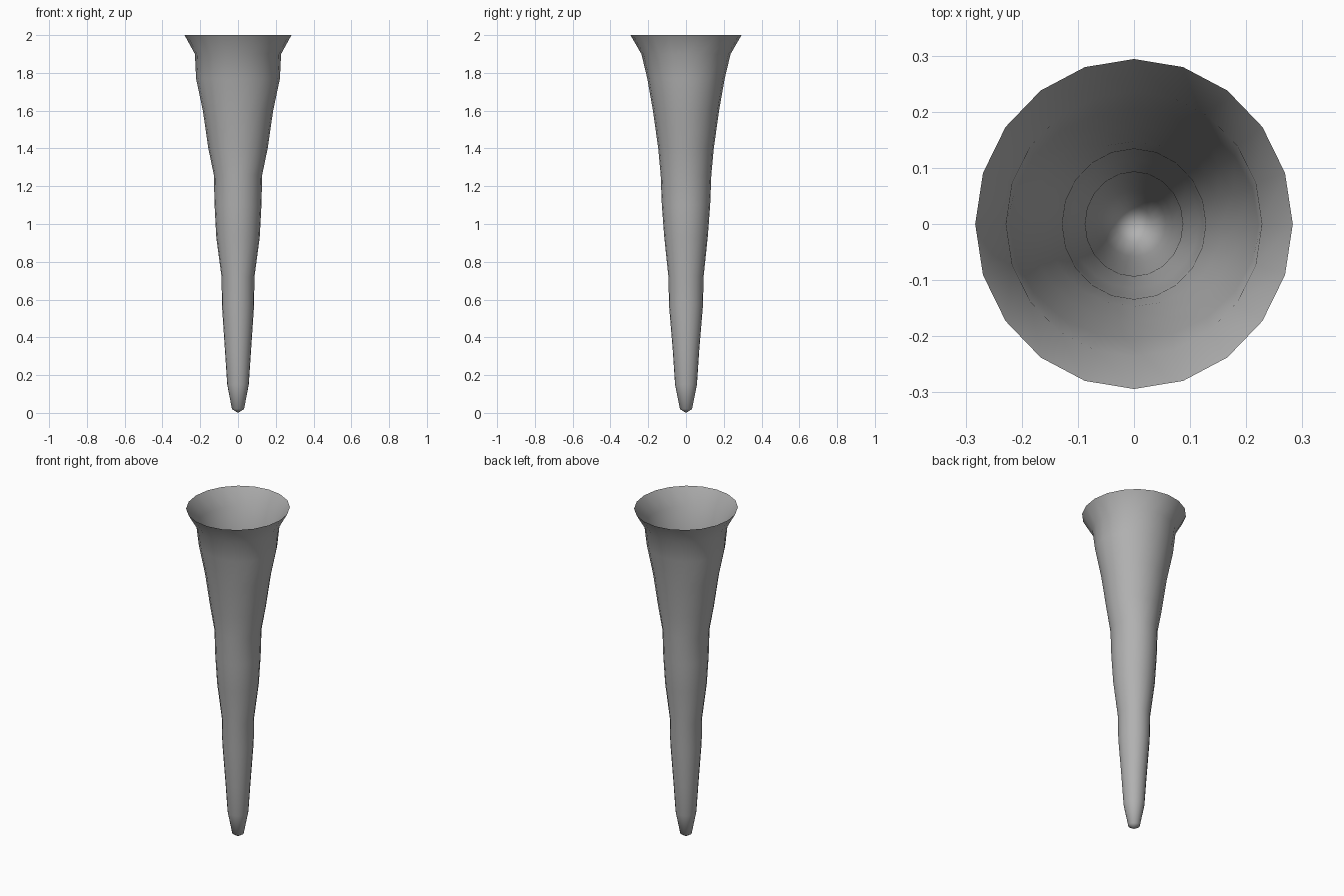
import bpy
import bmesh
from math import cos, sin, tau

cube = bpy.data.objects.get("Cube")
if cube:
    bpy.data.objects.remove(cube)

SIDES = 20
# Cross-sections from tip to rim: height, half width, half depth
RINGS = [
    (0.02, 0.032, 0.032), (0.15, 0.057, 0.058), (0.33, 0.069, 0.070),
    (0.57, 0.085, 0.090), (0.72, 0.087, 0.093), (0.93, 0.115, 0.115),
    (1.10, 0.124, 0.128), (1.26, 0.128, 0.134), (1.40, 0.157, 0.147),
    (1.60, 0.186, 0.175), (1.77, 0.222, 0.205), (1.90, 0.228, 0.236),
    (2.00, 0.283, 0.294),
]

grey = bpy.data.materials.new("mid grey")
grey.use_nodes = True
colour = (0.44, 0.44, 0.44, 1)
grey.diffuse_color = colour
grey.node_tree.nodes["Principled BSDF"].inputs["Base Color"].default_value = colour

# Open, thin-walled flared horn closed by a blunt tip
bm = bmesh.new()
tip = bm.verts.new((0, 0, 0))
loops = []
for z, rx, ry in RINGS:
    angles = [tau * i / SIDES for i in range(SIDES)]
    loops.append([bm.verts.new((rx * cos(a), ry * sin(a), z)) for a in angles])

for i in range(SIDES):
    j = (i + 1) % SIDES
    bm.faces.new((tip, loops[0][j], loops[0][i]))
    for low, high in zip(loops, loops[1:]):
        bm.faces.new((low[i], low[j], high[j], high[i]))
for face in bm.faces:
    face.smooth = True

mesh = bpy.data.meshes.new("flared_horn")
bm.to_mesh(mesh)
bm.free()
mesh.materials.append(grey)
horn = bpy.data.objects.new("flared_horn", mesh)
bpy.context.collection.objects.link(horn)
